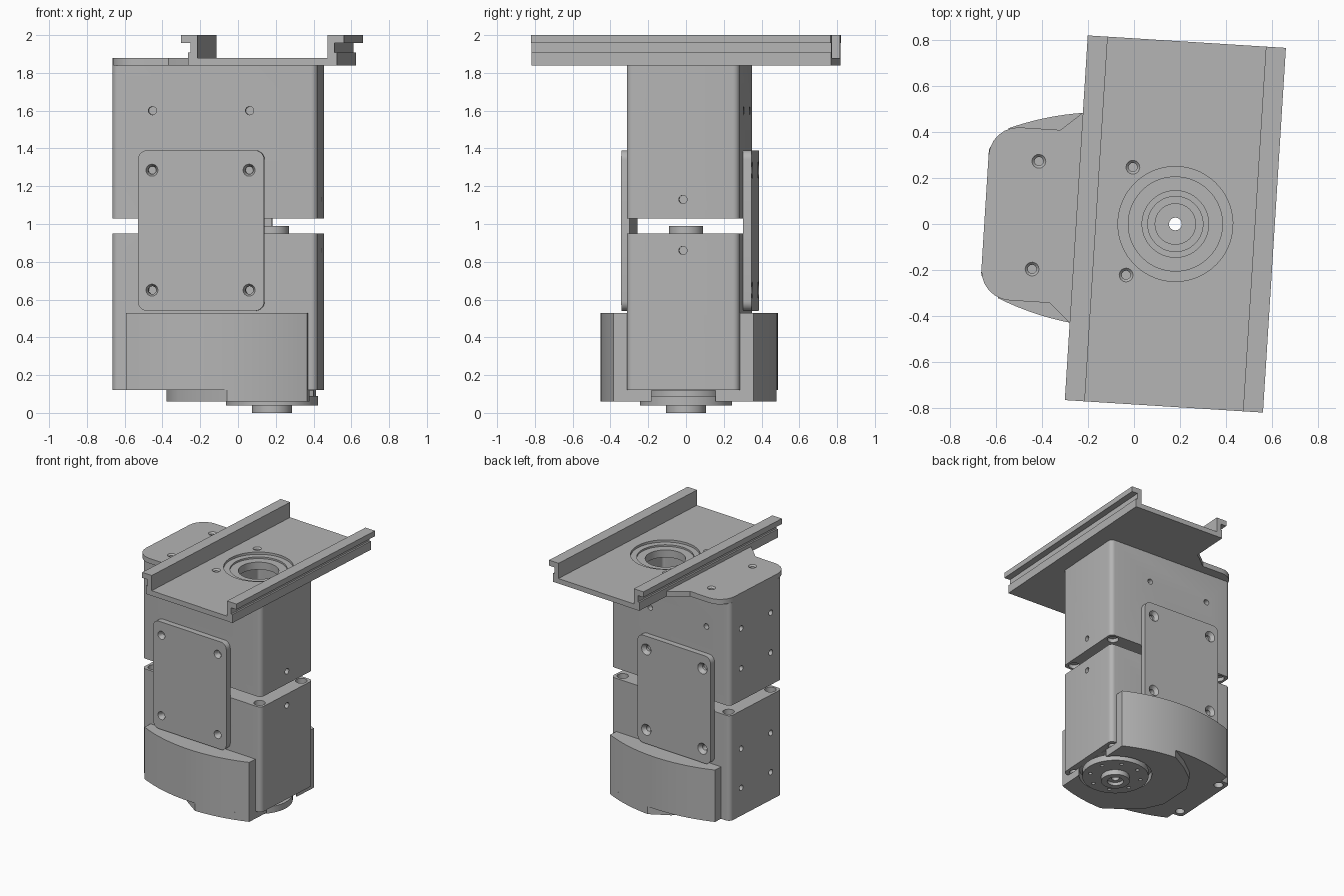
import bpy, bmesh
from math import radians, pi, cos, sin, sqrt
from mathutils import Matrix

cube = bpy.data.objects.get("Cube")
if cube:
    bpy.data.objects.remove(cube, do_unlink=True)

grey = bpy.data.materials.new("plain grey")
grey.use_nodes = True
GREY = (0.46, 0.46, 0.46, 1)
grey.diffuse_color = GREY
grey.node_tree.nodes["Principled BSDF"].inputs["Base Color"].default_value = GREY

# The whole unit is built square around its shaft, then turned slightly
PLACE = Matrix.Translation((0.18, 0, 0)) @ Matrix.Rotation(radians(-3.6), 4, 'Z')
parts = []


def finish(bm, name, keep=True):
    bmesh.ops.recalc_face_normals(bm, faces=bm.faces)
    me = bpy.data.meshes.new(name)
    bm.to_mesh(me)
    bm.free()
    ob = bpy.data.objects.new(name, me)
    bpy.context.collection.objects.link(ob)
    if keep:
        me.materials.append(grey)
        parts.append(ob)
    return ob


def prism(name, outline, lo, hi, axis='Z', keep=True):
    """Extrude a 2D outline along Z, or along Y for an (x, z) outline."""
    bm = bmesh.new()
    spot = (lambda p, t: (p[0], p[1], t)) if axis == 'Z' else (lambda p, t: (p[0], t, p[1]))
    face = bm.faces.new([bm.verts.new(spot(p, lo)) for p in outline])
    ext = bmesh.ops.extrude_face_region(bm, geom=[face])
    move = (0, 0, hi - lo) if axis == 'Z' else (0, hi - lo, 0)
    bmesh.ops.translate(bm, vec=move, verts=[v for v in ext["geom"] if isinstance(v, bmesh.types.BMVert)])
    return finish(bm, name, keep)


def rounded(x0, x1, y0, y1, r, n=6):
    pts = []
    for i, (cx, cy) in enumerate([(x1 - r, y1 - r), (x0 + r, y1 - r), (x0 + r, y0 + r), (x1 - r, y0 + r)]):
        for k in range(n + 1):
            a = (i + k / n) * pi / 2
            pts.append((cx + r * cos(a), cy + r * sin(a)))
    return pts


def drum(name, r1, r2, start, end, axis='Z', keep=True, seg=48):
    """Cylinder or cone from start point along an axis to coordinate end."""
    i = 'XYZ'.index(axis)
    depth = end - start[i]
    bm = bmesh.new()
    bmesh.ops.create_cone(bm, cap_ends=True, segments=seg, radius1=r1, radius2=r2, depth=depth)
    turn = {'Z': Matrix(), 'X': Matrix.Rotation(pi / 2, 4, 'Y'), 'Y': Matrix.Rotation(-pi / 2, 4, 'X')}[axis]
    mid = list(start)
    mid[i] += depth / 2
    bmesh.ops.transform(bm, matrix=Matrix.Translation(mid) @ turn, verts=bm.verts)
    return finish(bm, name, keep)


def cut(target, cutter):
    mod = target.modifiers.new("cut", 'BOOLEAN')
    mod.object, mod.operation, mod.solver = cutter, 'DIFFERENCE', 'EXACT'
    deps = bpy.context.evaluated_depsgraph_get()
    me = bpy.data.meshes.new_from_object(target.evaluated_get(deps))
    target.modifiers.clear()
    target.data = me
    bpy.data.objects.remove(cutter, do_unlink=True)


def hole(target, r, start, end, axis='Z', r2=None, seg=16):
    cut(target, drum("cutter", r, r2 or r, start, end, axis, False, seg))


X0, X1, H = -0.83, 0.26, 0.30
SCREW_X = (-0.615, -0.10)

# Upper and lower housings with screw holes
upper = prism("upper_body", rounded(X0, X1, -H, H, 0.035), 1.03, 1.84)
lower = prism("lower_body", rounded(X0, X1, -H, H, 0.035), 0.12, 0.95)
cut(upper, prism("cutter", rounded(-0.2, 0.22, -0.25, 0.25, 0.02), 1.07, 1.79, keep=False))
hole(upper, 0.145, (0, 0, 1.7), 1.9, seg=48)
hole(upper, 0.12, (0, 0, 1.0), 1.1, seg=48)
hole(lower, 0.028, (0, 0, 0.1), 1.0)
for body, rows, side_z in ((upper, (1.60, 1.285), 1.13), (lower, (0.65, 0.34), 0.86)):
    hole(body, 0.022, (X1 - 0.03, 0, side_z), X1 + 0.02, 'X')
    for z in rows:
        for s in (-1, 1):
            hole(body, 0.022, (X0 - 0.02, s * 0.17, z), X0 + 0.06, 'X')
    for x in SCREW_X:
        for s in (-1, 1):
            hole(body, 0.022, (x, s * H - 0.04, rows[0]), s * H + 0.04, 'Y')
    for x in (X0 + 0.06, X1 - 0.06):
        for s in (-1, 1):
            if body is lower:
                hole(body, 0.042, (x, s * (H - 0.06), 0.90), 1.0)
                hole(body, 0.035, (x, s * (H - 0.06), 0.08), 0.16)
            else:
                hole(body, 0.042, (x, s * (H - 0.06), 1.0), 1.06)

# Joining plates across the gap, front and back, with countersunk holes
for name, s in (("front_plate", -1), ("back_plate", 1)):
    y0, y1 = sorted((s * H, s * 0.345))
    plate = prism(name, rounded(-0.69, -0.02, 0.54, 1.39, 0.05), y0, y1, 'Y')
    for x in SCREW_X:
        for z in (1.285, 0.65):
            hole(plate, 0.021, (x, y0 - 0.01, z), y1 + 0.01, 'Y')
            wide = 0.033 if s < 0 else 0.045
            r = (wide, 0.018) if s < 0 else (0.018, wide)
            a, b = (y0 - 0.002, y1 - 0.015) if s < 0 else (y0 + 0.015, y1 + 0.002)
            hole(plate, r[0], (x, a, z), b, 'Y', r[1])


# Curved covers on both sides of the lower body
def bulge(x):
    return 0.468 - 1.23 + sqrt(1.23 ** 2 - (x + 0.27) ** 2)


A, B, N = -0.75, 0.21, 24
arc = [(A + (B - A) * i / N, bulge(A + (B - A) * i / N)) for i in range(N + 1)]
for name, s in (("front_cover", -1), ("back_cover", 1)):
    pts = [(A, s * 0.29)] + [(x, s * y) for x, y in arc] + [(B, s * 0.29)]
    prism(name, pts, 0.12, 0.53)

# C-shaped bottom plate around the output disc
edge = [(B - 0.42 * i / 12, bulge(B - 0.42 * i / 12)) for i in range(13)]
edge += [(-0.35, 0.38), (-0.48, 0.27), (-0.55, 0.14)]
base = prism("bottom_plate", edge + [(x, -y) for x, y in reversed(edge)], 0.06, 0.12)
hole(base, 0.27, (0, 0, 0.0), 0.119, seg=64)

# Output disc, neck and shaft
drum("disc_neck", 0.2, 0.2, (0, 0, 0.09), 0.12)
disc = drum("output_disc", 0.245, 0.245, (0, 0, 0.04), 0.09, seg=64)
for i in range(8):
    a = (i + 0.5) * pi / 4
    hole(disc, 0.014, (0.19 * cos(a), 0.19 * sin(a), 0.02), 0.08)
shaft = drum("output_shaft", 0.105, 0.105, (0, 0, 0), 0.04)
hole(shaft, 0.06, (0, 0, -0.02), 0.025, seg=32)
for ob in parts[-3:]:
    hole(ob, 0.028, (0, 0, -0.1), 0.2)
hole(base, 0.028, (0, 0, 0), 0.2)
boss = drum("shaft_boss", 0.09, 0.09, (0, 0, 0.95), 0.99)
hole(boss, 0.028, (0, 0, 0.9), 1.1)

# Mounting flange beside the rail
side = [(-0.395, 0.485), (-0.43, 0.46), (-0.525, 0.377)]
side += [p for p in rounded(X0, X1, -0.377, 0.377, 0.13)[7:14]]
flange = prism("mounting_flange", side + [(x, -y) for x, y in reversed(side)], 1.84, 1.88)

# Rail with grooved outer edges
half = [(0.395, 1.84), (0.395, 1.907), (0.382, 1.907), (0.382, 1.957),
        (0.432, 1.957), (0.432, 2.0), (0.345, 2.0), (0.345, 1.88)]
rail = prism("dovetail_rail", half + [(-x, z) for x, z in reversed(half)], -0.795, 0.795, 'Y')
hole(rail, 0.25, (0, 0, 1.862), 2.1, seg=64)
hole(rail, 0.205, (0, 0, 1.849), 2.1, seg=64)
hole(rail, 0.145, (0, 0, 1.8), 2.1, seg=48)
for target, x in ((flange, -0.61), (rail, -0.2)):
    for s in (-1, 1):
        hole(target, 0.019, (x, s * 0.235, 1.82), 1.9)
        hole(target, 0.017, (x, s * 0.235, 1.866), 1.882, r2=0.032)

# Shade and place every part
bpy.ops.object.select_all(action='DESELECT')
for ob in parts:
    ob.matrix_world = PLACE
    ob.select_set(True)
bpy.context.view_layer.objects.active = parts[0]
bpy.ops.object.shade_smooth_by_angle(angle=radians(30))
